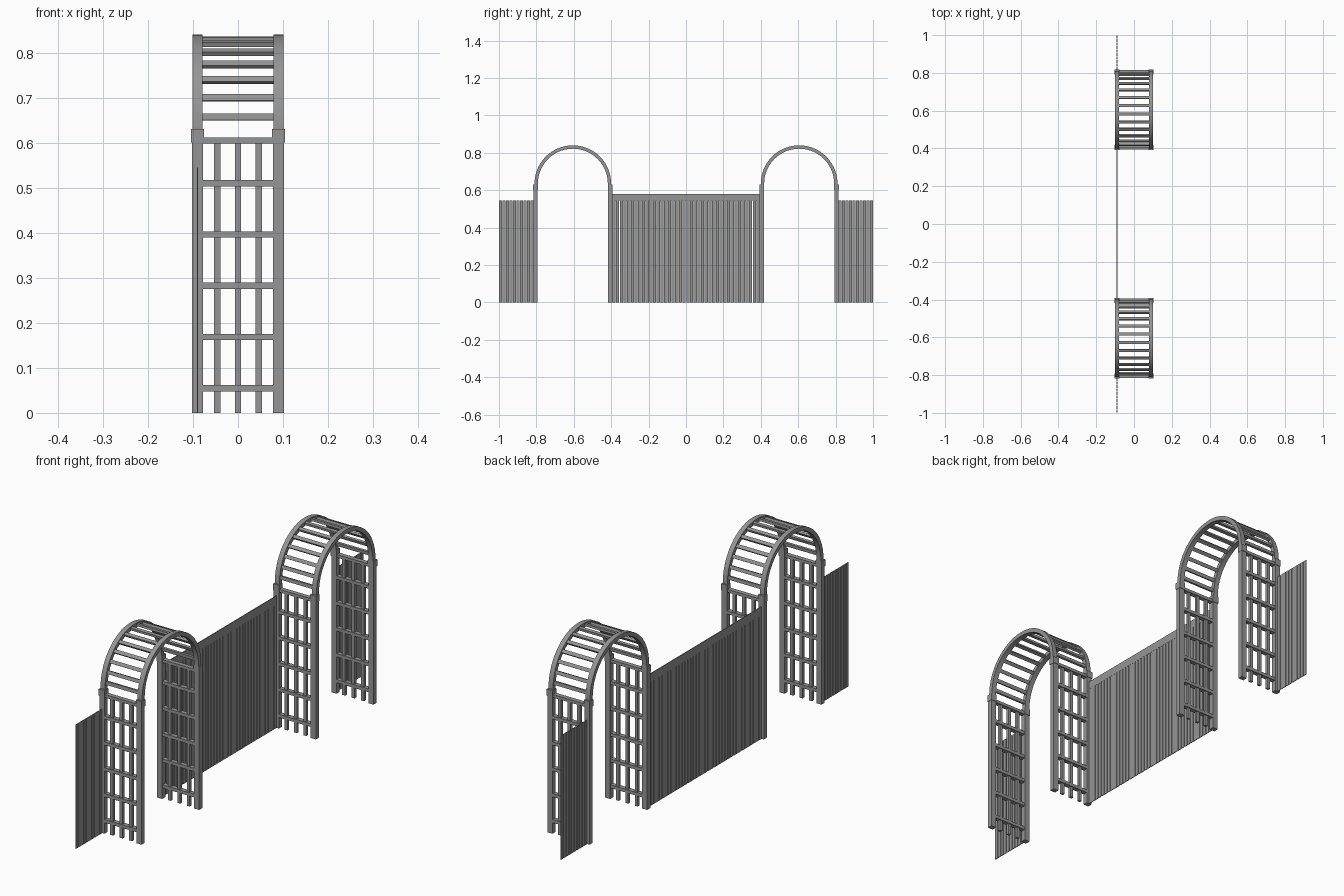
import bpy, bmesh
from math import cos, sin, pi
from mathutils import Matrix, Vector

cube = bpy.data.objects.get("Cube")
if cube:
    bpy.data.objects.remove(cube)

grey = bpy.data.materials.new("weathered_grey")
grey.use_nodes = True
colour = (0.3, 0.3, 0.3, 1)
grey.diffuse_color = colour
grey.node_tree.nodes["Principled BSDF"].inputs["Base Color"].default_value = colour


def box(bm, centre, size, tilt=0):
    """Add a box, tilted about the x axis."""
    m = (Matrix.Translation(centre) @ Matrix.Rotation(tilt, 4, 'X')
         @ Matrix.Diagonal((*size, 1)))
    bmesh.ops.create_cube(bm, size=1, matrix=m)


def finish(bm, name):
    bmesh.ops.recalc_face_normals(bm, faces=bm.faces)
    mesh = bpy.data.meshes.new(name)
    bm.to_mesh(mesh)
    bm.free()
    mesh.materials.append(grey)
    obj = bpy.data.objects.new(name, mesh)
    bpy.context.collection.objects.link(obj)
    return obj


POST_X, HALF_SPAN, ARCH_Z = 0.09, 0.2, 0.635
RADIUS = 0.196


def posts(yc, tag):
    bm = bmesh.new()
    for x in (-POST_X, POST_X):
        for y in (yc - HALF_SPAN, yc + HALF_SPAN):
            box(bm, (x, y, 0.305), (0.025, 0.022, 0.61))
            box(bm, (x, y, 0.615), (0.028, 0.026, 0.03))   # collar
    finish(bm, tag + "_posts")


def lattice(yc, tag):
    bm = bmesh.new()
    for y in (yc - HALF_SPAN, yc + HALF_SPAN):
        for x in (-0.046, 0, 0.046):
            box(bm, (x, y, 0.3), (0.014, 0.012, 0.6))
        for i in range(5):
            box(bm, (0, y, 0.055 + i * 0.1137), (0.16, 0.02, 0.014))
        box(bm, (0, y, 0.605), (0.16, 0.02, 0.013))
    finish(bm, tag + "_lattice")


def arch_beams(yc, tag):
    bm = bmesh.new()
    steps = 28
    for x in (-POST_X, POST_X):
        rings = []
        for i in range(steps + 1):
            a = pi * i / steps
            rings.append([bm.verts.new((x + dx, yc + r * cos(a), ARCH_Z + r * sin(a)))
                          for dx, r in ((-0.011, RADIUS - 0.009), (0.011, RADIUS - 0.009),
                                        (0.011, RADIUS + 0.009), (-0.011, RADIUS + 0.009))])
        for p, q in zip(rings, rings[1:]):
            for k in range(4):
                n = (k + 1) % 4
                bm.faces.new((p[k], p[n], q[n], q[k]))
        bm.faces.new(rings[0])
        bm.faces.new(rings[-1])
        # straight feet into the collars
        for s in (-1, 1):
            box(bm, (x, yc + s * RADIUS, 0.62), (0.022, 0.018, 0.03))
    beams = finish(bm, tag + "_arch_beams")
    bpy.context.view_layer.objects.active = beams
    beams.select_set(True)
    bpy.ops.object.shade_smooth_by_angle()
    beams.select_set(False)


def arch_slats(yc, tag):
    bm = bmesh.new()
    count = 14
    for i in range(count):
        a = pi * (i + 0.5) / count
        box(bm, (0, yc + RADIUS * cos(a), ARCH_Z + RADIUS * sin(a)),
            (0.16, 0.01, 0.015), a)
    finish(bm, tag + "_arch_slats")


def fence(name, y0, y1, count, rail=False):
    bm = bmesh.new()
    pitch = (y1 - y0) / count
    for i in range(count):
        box(bm, (-POST_X, y0 + (i + 0.5) * pitch, 0.2725), (0.003, pitch * 0.86, 0.545))
    if rail:
        box(bm, (-POST_X, (y0 + y1) / 2, 0.562), (0.004, y1 - y0, 0.036))
    finish(bm, name)


for centre, label in ((-0.605, "front"), (0.605, "back")):
    posts(centre, label)
    lattice(centre, label)
    arch_beams(centre, label)
    arch_slats(centre, label)

fence("middle_fence", -0.395, 0.395, 40, rail=True)
fence("front_fence", -1, -0.815, 10)
fence("back_fence", 0.815, 1, 10)
